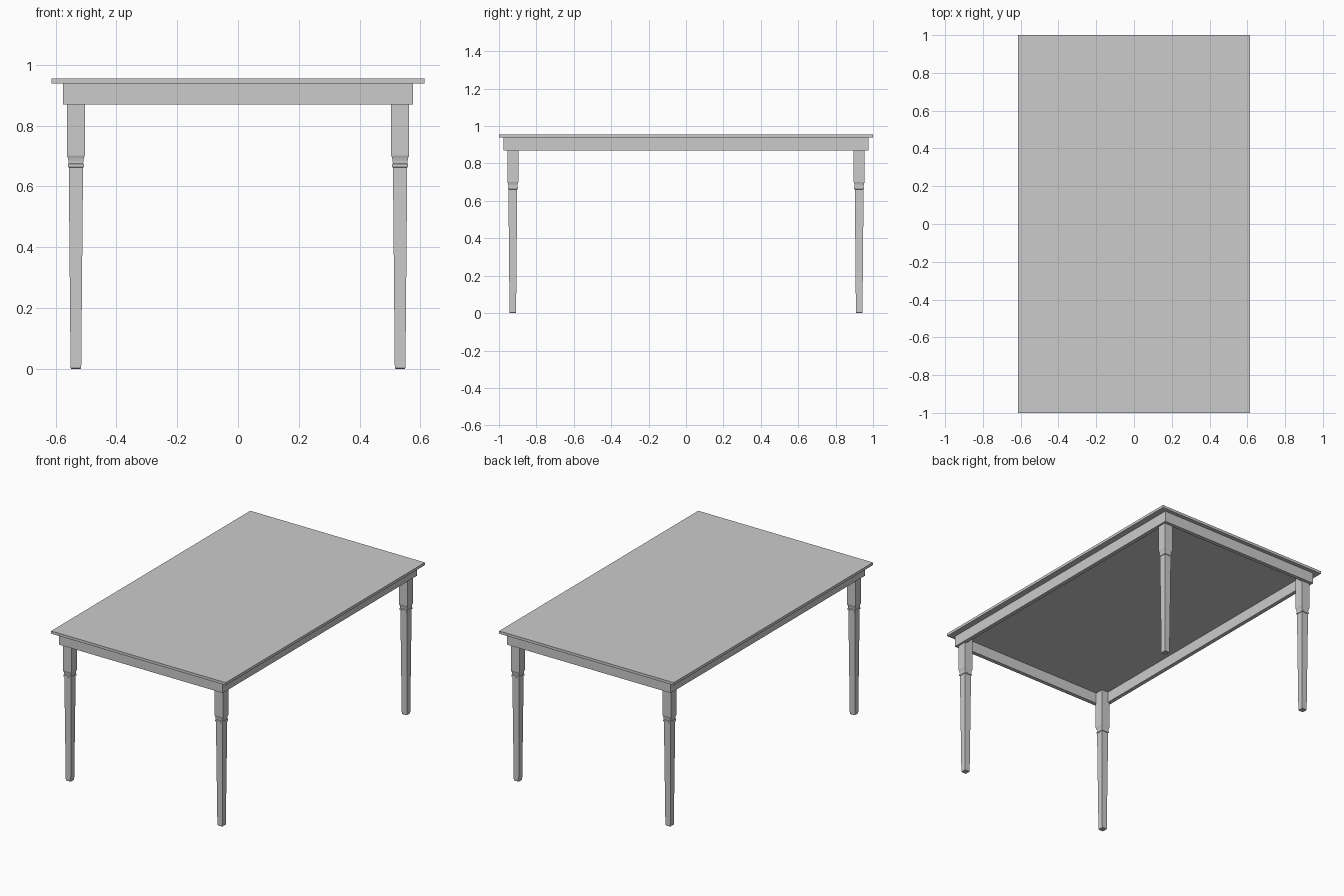
import bpy
import bmesh

if "Cube" in bpy.data.objects:
    bpy.data.objects.remove(bpy.data.objects["Cube"])

TOP_Z, SLAB_Z, APRON_Z = 0.955, 0.938, 0.869


def new_object(name, bm):
    bmesh.ops.recalc_face_normals(bm, faces=bm.faces)
    mesh = bpy.data.meshes.new(name)
    bm.to_mesh(mesh)
    bm.free()
    obj = bpy.data.objects.new(name, mesh)
    bpy.context.collection.objects.link(obj)
    return obj


def ring(bm, hx, hy, z, cx=0, cy=0):
    corners = ((-1, -1), (1, -1), (1, 1), (-1, 1))
    return [bm.verts.new((cx + sx * hx, cy + sy * hy, z)) for sx, sy in corners]


def bridge(bm, a, b):
    for i in range(4):
        j = (i + 1) % 4
        bm.faces.new((a[i], a[j], b[j], b[i]))


def square_loft(name, sections, cx=0, cy=0):
    """Stack rectangular sections (half x, half y, z) and cap both ends."""
    bm = bmesh.new()
    rings = [ring(bm, hx, hy, z, cx, cy) for hx, hy, z in sections]
    for a, b in zip(rings, rings[1:]):
        bridge(bm, a, b)
    bm.faces.new(rings[0])
    bm.faces.new(rings[-1])
    return new_object(name, bm)


# Table top
square_loft("table_top", [(0.614, 1.0, SLAB_Z), (0.614, 1.0, TOP_Z)])

# Apron: hollow rectangular frame under the top
bm = bmesh.new()
hx, hy, t = 0.575, 0.975, 0.025
loops = [ring(bm, hx, hy, APRON_Z), ring(bm, hx, hy, SLAB_Z),
         ring(bm, hx - t, hy - t, SLAB_Z), ring(bm, hx - t, hy - t, APRON_Z)]
for k in range(4):
    bridge(bm, loops[k], loops[(k + 1) % 4])
new_object("apron", bm)

# Legs: tapered square shaft, collar, cove neck and upper block (half width, z)
profile = [(0.015, 0.0), (0.0175, 0.003), (0.0235, 0.662), (0.0265, 0.664),
           (0.0265, 0.673), (0.0240, 0.675), (0.0245, 0.684), (0.0265, 0.694),
           (0.0295, 0.702), (0.0295, SLAB_Z)]
legs = square_loft("legs", [(w, w, z) for w, z in profile], 0.533, 0.926)
mirror = legs.modifiers.new("four_legs", 'MIRROR')
mirror.use_axis = (True, True, False)
mirror.use_mirror_merge = False
